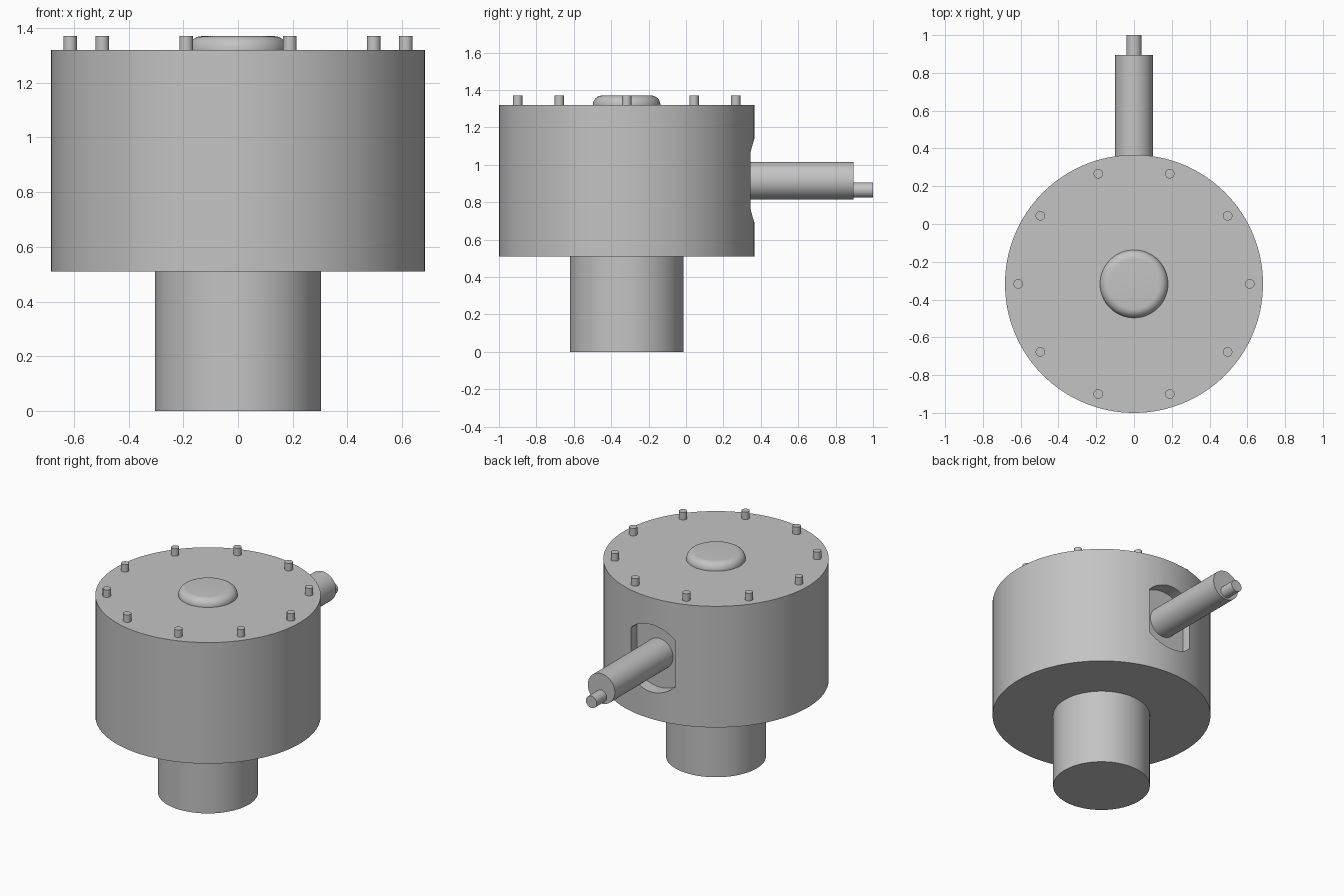
import bpy, bmesh
from math import sin, cos, pi, radians, asin
from mathutils import Matrix, Vector

if "Cube" in bpy.data.objects:
    bpy.data.objects.remove(bpy.data.objects["Cube"], do_unlink=True)

AXIS_Y = -0.317      # vertical axis of the housing
SLOT_Z = 0.915       # height of the shaft and its slot

grey = bpy.data.materials.new("plain grey")
grey.use_nodes = True
grey.diffuse_color = (0.55, 0.55, 0.55, 1)
grey.node_tree.nodes["Principled BSDF"].inputs["Base Color"].default_value = (0.55, 0.55, 0.55, 1)


def add_object(name, bm):
    mesh = bpy.data.meshes.new(name)
    bmesh.ops.recalc_face_normals(bm, faces=bm.faces)
    bm.to_mesh(mesh)
    bm.free()
    mesh.materials.append(grey)
    obj = bpy.data.objects.new(name, mesh)
    bpy.context.collection.objects.link(obj)
    return obj


def smooth(obj, angle=35):
    bpy.ops.object.select_all(action='DESELECT')
    obj.select_set(True)
    bpy.context.view_layer.objects.active = obj
    bpy.ops.object.shade_smooth_by_angle(angle=radians(angle))


def cylinder(name, radius, start, end, sides=64):
    """Capped cylinder running from start to end."""
    start, end = Vector(start), Vector(end)
    axis = end - start
    turn = axis.to_track_quat('Z', 'Y').to_matrix().to_4x4()
    bm = bmesh.new()
    bmesh.ops.create_cone(bm, cap_ends=True, segments=sides, radius1=radius, radius2=radius,
                          depth=axis.length,
                          matrix=Matrix.Translation((start + end) / 2) @ turn)
    obj = add_object(name, bm)
    smooth(obj)
    return obj


def slot_cutter(radius, half_width, y0, y1):
    """Round disc with straight vertical sides, extruded along y."""
    reach = asin(half_width / radius)
    steps = 24
    angles = [-reach + 2 * reach * i / steps for i in range(steps + 1)]
    outline = [(radius * sin(a), radius * cos(a)) for a in angles]
    outline += [(-x, -z) for x, z in outline]
    bm = bmesh.new()
    face = bm.faces.new([bm.verts.new((x, y0, SLOT_Z + z)) for x, z in outline])
    out = bmesh.ops.extrude_face_region(bm, geom=[face])
    moved = [v for v in out["geom"] if isinstance(v, bmesh.types.BMVert)]
    bmesh.ops.translate(bm, verts=moved, vec=(0, y1 - y0, 0))
    return add_object("slot_cutter", bm)


# Pedestal and drum housing
cylinder("pedestal", 0.303, (0, AXIS_Y, 0), (0, AXIS_Y, 0.51), 96)
housing = cylinder("housing", 0.683, (0, AXIS_Y, 0.51), (0, AXIS_Y, 1.32), 128)

# Slot cut into the back of the housing
cutter = slot_cutter(0.225, 0.165, 0.28, 0.6)
cutter.hide_render = True
cut = housing.modifiers.new("slot", 'BOOLEAN')
cut.operation = 'DIFFERENCE'
cut.solver = 'EXACT'
cut.object = cutter
bpy.context.view_layer.objects.active = housing
bpy.ops.object.modifier_apply(modifier=cut.name)
bpy.data.objects.remove(cutter, do_unlink=True)
smooth(housing)

# Shaft with its off-centre tip
cylinder("shaft", 0.1, (0, 0.27, SLOT_Z), (0, 0.895, SLOT_Z))
cylinder("shaft_tip", 0.04, (0, 0.88, 0.865), (0, 1.0, 0.865), 48)

# Rounded cap, turned from a quarter-round profile
bm = bmesh.new()
profile = [(0.18, 1.31)]
profile += [(0.132 + 0.048 * cos(a), 1.322 + 0.048 * sin(a))
            for a in (i * pi / 16 for i in range(9))]
profile += [(0, 1.37)]
verts = [bm.verts.new((r, AXIS_Y, z)) for r, z in profile]
edges = [bm.edges.new(pair) for pair in zip(verts, verts[1:])]
bmesh.ops.spin(bm, geom=verts + edges, cent=(0, AXIS_Y, 0), axis=(0, 0, 1),
               angle=2 * pi, steps=64)
bmesh.ops.remove_doubles(bm, verts=bm.verts, dist=0.0001)
smooth(add_object("cap", bm))

# Ring of ten pins on the lid
for i in range(10):
    a = 2 * pi * i / 10
    x, y = 0.613 * cos(a), AXIS_Y + 0.613 * sin(a)
    cylinder(f"pin_{i + 1}", 0.025, (x, y, 1.31), (x, y, 1.37), 24)
